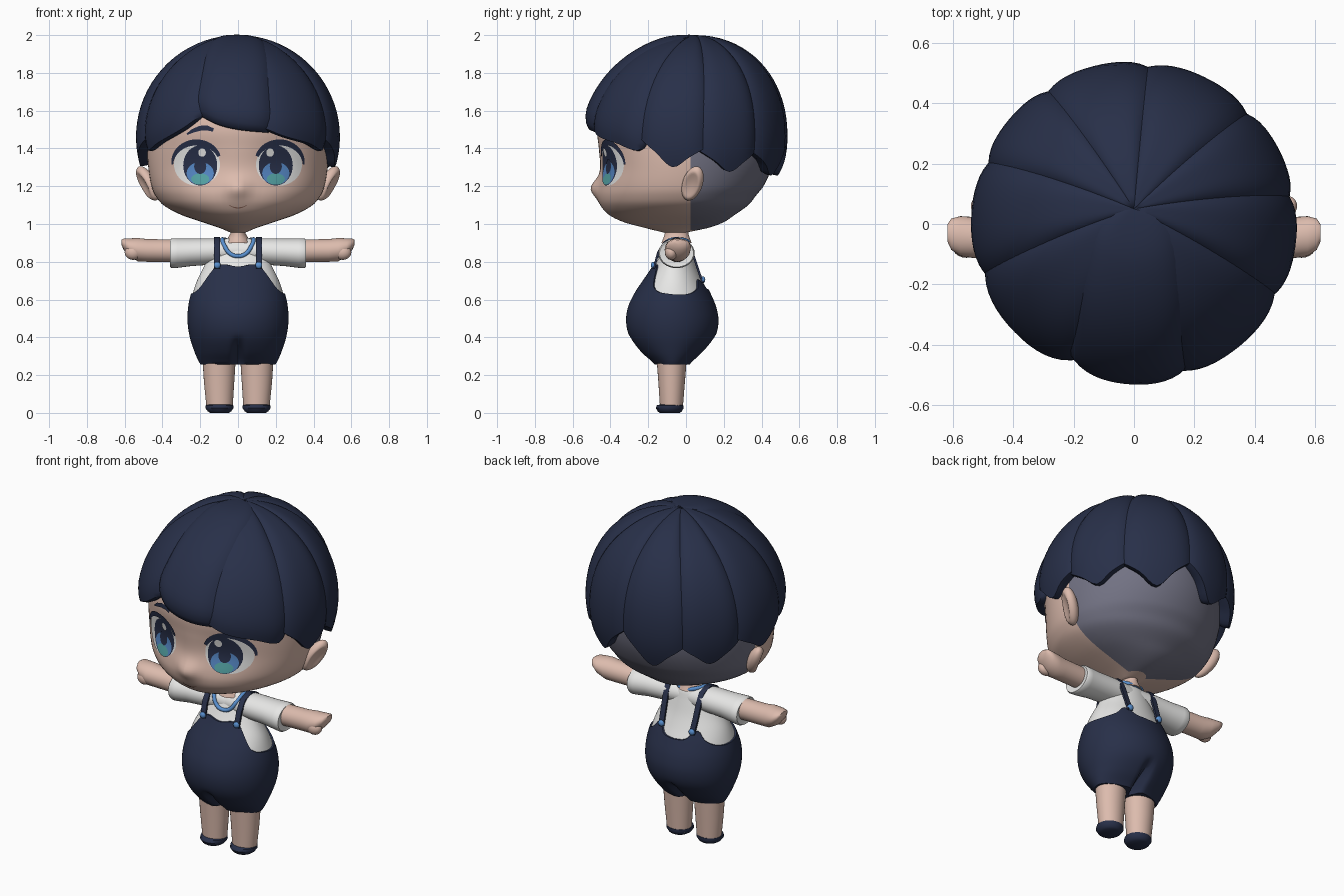
import bpy, bmesh
from math import sin, cos, pi, radians, sqrt, exp, acos
from mathutils import Matrix, Vector

if "Cube" in bpy.data.objects:
    bpy.data.objects.remove(bpy.data.objects["Cube"])


def mat(name, *c):
    m = bpy.data.materials.new(name)
    m.diffuse_color = (*c, 1)
    m.use_nodes = True
    m.node_tree.nodes["Principled BSDF"].inputs["Base Color"].default_value = m.diffuse_color
    return m


NAVY = mat("navy", .021, .029, .066)
SKIN = mat("skin", .72, .50, .42)
WHITE = mat("white", .80, .80, .79)
GREY = mat("undercut grey", .17, .17, .23)
BLUE = mat("trim blue", .10, .28, .63)
IRIS = mat("iris blue", .09, .24, .55)
TEAL = mat("teal", .09, .37, .38)
BROWN = mat("mouth brown", .30, .15, .11)


def finish(name, bm, material, mirror=False):
    bmesh.ops.remove_doubles(bm, verts=bm.verts, dist=1e-5)
    bmesh.ops.recalc_face_normals(bm, faces=bm.faces)
    me = bpy.data.meshes.new(name)
    bm.to_mesh(me)
    bm.free()
    ob = bpy.data.objects.new(name, me)
    bpy.context.collection.objects.link(ob)
    me.materials.append(material)
    if mirror:
        ob.modifiers.new("mirror", "MIRROR").use_mirror_merge = False
    return ob


def grid(name, rows, material, closed=True, caps=True, mirror=False, decal=False):
    """Skin a list of equal-length point rows."""
    bm = bmesh.new()
    vs = [[bm.verts.new(p) for p in r] for r in rows]
    n = len(rows[0])
    for r, s in zip(vs, vs[1:]):
        for i in range(n if closed else n - 1):
            j = (i + 1) % n
            bm.faces.new((r[i], r[j], s[j], s[i]))
    if closed and caps:
        bm.faces.new(vs[0])
        bm.faces.new(vs[-1])
    ob = finish(name, bm, material, mirror)
    if decal and sum(p.normal.y for p in ob.data.polygons) > 0:
        ob.data.flip_normals()
    return ob


def interp(tab, z):
    """Smooth interpolation of a table of (key, values...)."""
    z = min(max(z, tab[0][0]), tab[-1][0])
    i = 0
    while i < len(tab) - 2 and z > tab[i + 1][0]:
        i += 1
    h = tab[i + 1][0] - tab[i][0]
    t = (z - tab[i][0]) / h

    def slope(k, c):
        a, b = tab[max(k - 1, 0)], tab[min(k + 1, len(tab) - 1)]
        return (b[c] - a[c]) / (b[0] - a[0]) * h
    return [(2*t**3 - 3*t*t + 1) * tab[i][c] + (t**3 - 2*t*t + t) * slope(i, c)
            + (3*t*t - 2*t**3) * tab[i + 1][c] + (t**3 - t*t) * slope(i + 1, c)
            for c in range(1, len(tab[0]))]


def ring_pt(tab, c, z, a, o=0):
    """Point on an oval section (half width, front y, back y); a = 0 is the front."""
    w, f, b = interp(tab, z)
    d = (c - f + o) if cos(a) > 0 else (b - c + o)
    return Vector(((w + o) * sin(a), c - d * cos(a), z))


def tube(name, rings, material, axis="z", mirror=False, n=32):
    """Loft of (centre x, y, z, radius 1, radius 2) ovals across the given axis."""
    rows = []
    for x, y, z, r1, r2 in rings:
        an = [2 * pi * i / n for i in range(n)]
        rows.append([(x + r1 * cos(a), y + r2 * sin(a), z) if axis == "z" else
                     (x, y + r1 * cos(a), z + r2 * sin(a)) for a in an])
    return grid(name, rows, material, mirror=mirror)


# Head: skin in front, short undercut behind
HEAD = [(.955, .04, -.12, .0), (.98, .10, -.22, .12), (1.01, .19, -.33, .20), (1.05, .305, -.41, .26),
        (1.1, .395, -.452, .33), (1.15, .437, -.467, .37), (1.2, .458, -.466, .41), (1.3, .475, -.455, .455),
        (1.4, .48, -.462, .475), (1.5, .475, -.47, .48), (1.6, .45, -.45, .46), (1.75, .38, -.38, .39),
        (1.88, .23, -.22, .25), (1.92, .05, -.06, .08)]
HC = -.03


def relief(x, z):
    """Nose bump and shallow eye sockets."""
    return (.038 * exp(-(x / .055)**2 - ((z - 1.19) / .05)**2)
            - .016 * exp(-((abs(x) - .19) / .11)**2 - ((z - 1.33) / .11)**2))


def face_pt(x, z, off):
    w, f, b = interp(HEAD, z)
    return (x, HC - (HC - f) * sqrt(max(0, 1 - (x / w)**2)) - relief(x, z) - off, z)


rows = []
for k in range(71):
    z = .955 + .965 * (k / 70)**1.2
    row = [ring_pt(HEAD, HC, z, 2 * pi * i / 84) for i in range(84)]
    for p in row:
        if p.y < -.1:
            p.y -= relief(p.x, z)
    rows.append(row)
head = grid("head", rows, SKIN)
head.data.materials.append(GREY)
bm = bmesh.new()
bm.from_mesh(head.data)
bmesh.ops.bisect_plane(bm, geom=bm.verts[:] + bm.edges[:] + bm.faces[:], plane_co=(0, .025, 0), plane_no=(0, 1, 0))
for f in bm.faces:
    f.material_index = int(f.calc_center_median().y > .025 and f.calc_center_median().z > .97)
bm.to_mesh(head.data)
bm.free()

# Ears with a dented inner side
bm = bmesh.new()
bmesh.ops.create_uvsphere(bm, u_segments=32, v_segments=24, radius=1)
for v in bm.verts:
    q = v.co.y**2 + v.co.z**2
    if v.co.x > 0 and q < .6:
        v.co.x -= .6 * (1 - q / .6)
bm.transform(Matrix.Translation((.478, .035, 1.215)) @ Matrix.Rotation(radians(-25), 4, "Z")
             @ Matrix.Rotation(radians(20), 4, "Y") @ Matrix.Rotation(radians(-28), 4, "X")
             @ Matrix.Diagonal((.042, .054, .104, 1)))
finish("ears", bm, SKIN, True)


# Painted face details, projected on the head
def disc(name, cx, cz, rx, rz, off, material, mirror=True):
    rows = [[face_pt(cx + rx * k / 6 * cos(a), cz + rz * k / 6 * sin(a), off)
             for a in [2 * pi * i / 36 for i in range(36)]] for k in range(7)]
    grid(name, rows, material, caps=False, mirror=mirror, decal=True)


def strip(name, path, off, material, mirror=True):
    """Band along (x, z, width) points."""
    rows = []
    for i, (x, z, w) in enumerate(path):
        a, b = path[max(i - 1, 0)], path[min(i + 1, len(path) - 1)]
        t = Vector((b[0] - a[0], b[1] - a[1])).normalized()
        rows.append([face_pt(x - t.y * w * s, z + t.x * w * s, off) for s in (-.5, 0, .5)])
    grid(name, rows, material, closed=False, mirror=mirror, decal=True)


disc("eye_white", .217, 1.315, .122, .112, .003, WHITE)
disc("iris_dark", .20, 1.31, .09, .106, .005, NAVY)
disc("iris_light", .20, 1.268, .072, .06, .007, IRIS)
disc("iris_glow", .20, 1.238, .048, .03, .0085, TEAL)
disc("pupil", .20, 1.305, .032, .04, .0095, NAVY)
for x in (.17, -.19):
    disc("eye_glint", x, 1.378, .02, .022, .0095, WHITE, False)
strip("upper_lash", [(.22 + .128 * cos(a), 1.318 + .114 * sin(a), .010 + .022 * sin(a))
                     for a in [radians(-2 + 7 * i) for i in range(24)]], .007, NAVY)
strip("eyebrow", [(.27, 1.475, .008), (.24, 1.493, .02), (.20, 1.507, .026), (.165, 1.509, .026),
                  (.13, 1.497, .018)], .005, NAVY)
strip("mouth", [(.045 * t / 6, 1.085 + .014 * (t / 6)**2, .007 - .004 * abs(t / 6)) for t in range(-6, 7)],
      .003, BROWN, False)

# Hair locks fanned out from the crown
R, ZC = .54, 1.46


def lock(name, a0, a1, bottom, spread=0, lift=0, curl=0, edge=.028):
    rows, nu, nt = [], 16, 22
    for k in range(nt + 2):
        t = min(k / nt, 1)
        outer, inner = [], []
        for i in range(nu + 1):
            u = i / nu
            zb = interp(bottom, u)[0]
            phi = t * acos((zb - ZC) / R)
            e = abs(2 * u - 1)
            a = radians(a0 + (a1 - a0) * u + (2 * u - 1) * (2.5 + spread * (1 - t)**3))
            roll = curl * max(0, (t - .85) / .15)**2
            # puffy middle, pinched edges, slightly rolled tip
            ro = R + lift * min(1, t * 5) - edge * e**4 * min(1, t * 3) - roll
            ri = R - .062
            if k == nt + 1:
                ro = ri = (ro + ri) / 2
            elif k == nt:
                phi -= .012
            top = .05 * max(cos(phi), 0)**1.6
            for r, out in ((ro, outer), (ri, inner)):
                out.append((r * sin(phi) * cos(a), r * sin(phi) * sin(a) + top, ZC + r * cos(phi)))
        rows.append(outer + inner[::-1])
    grid(name, rows, NAVY, caps=False)


def tip(z0, zt, z1):
    return [(0, z0), (.25, z0 * .6 + zt * .4 - .01), (.5, zt), (.75, z1 * .6 + zt * .4 - .01), (1, z1)]


lock("fringe_centre", -113.5, -73, [(0, 1.59), (.3, 1.53), (.6, 1.5), (1, 1.485)], 66, .014, .035)
lock("fringe_right", -73, -26, [(0, 1.51), (.25, 1.46), (.6, 1.42), (.9, 1.38), (1, 1.44)], curl=.012)
lock("fringe_left", 198, 246.5, [(0, 1.44), (.1, 1.38), (.4, 1.425), (.75, 1.5), (1, 1.59)], curl=.012)
for nm, a0, a1, z in (("side_right", -26, 10, (1.45, 1.295, 1.40)), ("back_right_outer", 10, 44, (1.38, 1.27, 1.38)),
                      ("back_right_inner", 44, 85, (1.38, 1.25, 1.44)), ("back_left_inner", 85, 123, (1.44, 1.25, 1.38)),
                      ("back_left_outer", 123, 157, (1.38, 1.27, 1.38)), ("side_left", 157, 198, (1.40, 1.30, 1.45))):
    lock("hair_" + nm, a0, a1, tip(*z))

# Shirt and dungarees share one body profile
BODY = [(.255, .19, -.16, .015), (.27, .20, -.175, .028), (.32, .222, -.232, .082), (.4, .248, -.29, .145),
        (.48, .26, -.31, .165), (.56, .257, -.30, .153), (.64, .24, -.262, .12), (.7, .22, -.222, .09),
        (.77, .185, -.175, .06), (.85, .15, -.132, .035), (.9, .12, -.11, .02), (.925, .06, -.10, .0)]
BC = -.07
N = 96
ANG = [2 * pi * i / N for i in range(N)]
grid("shirt", [[ring_pt(BODY, BC, .55 + .375 * k / 24, a, -.003) for a in ANG] for k in range(25)], WHITE)
TOP = [(0, .775), (38, .775), (58, .66), (85, .63), (115, .63), (135, .66), (145, .705), (155, .69), (163, .66),
       (180, .65)]
rows = [[(0, BC, .26)] * N]
for k in range(34):
    row = []
    for a in ANG:
        deg = abs((a * 180 / pi + 180) % 360 - 180)
        z = .257 + (interp(TOP, deg)[0] - .257) * min(k / 32, 1)
        p = ring_pt(BODY, BC, z, a, .007 if k < 33 else -.006)
        g = .75 * min(1, max(0, (.41 - z) / .14))**1.3      # groove between the legs
        p.y = BC + (p.y - BC) * (1 - g * exp(-(p.x / .022)**2))
        row.append(p)
    rows.append(row)
grid("dungarees", rows, NAVY, caps=False)

# Sleeves, arms, thumbs
tube("sleeves", [(0, -.05, .855, .075, .066), (.15, -.05, .854, .085, .07), (.25, -.05, .85, .085, .073),
                 (.32, -.05, .846, .094, .078), (.35, -.05, .845, .096, .079), (.36, -.05, .845, .09, .073),
                 (.355, -.05, .85, .065, .06)], WHITE, "x", True)
tube("arms", [(.33, -.047, .858, .06, .06), (.48, -.045, .86, .062, .06), (.53, -.045, .864, .068, .062),
              (.575, -.04, .876, .066, .048), (.605, -.034, .893, .052, .03), (.617, -.03, .903, .03, .014)],
     SKIN, "x", True)


def ball(name, loc, scale, material):
    bm = bmesh.new()
    bmesh.ops.create_uvsphere(bm, u_segments=20, v_segments=14, radius=1)
    bm.transform(Matrix.Translation(loc) @ Matrix.Diagonal((*scale, 1)))
    finish(name, bm, material, True)


ball("thumbs", (.555, -.078, .85), (.045, .034, .04), SKIN)

# Neck, legs, shoes
tube("neck", [(0, -.05, .90, .07, .08), (0, -.05, .925, .055, .07), (0, -.05, .95, .04, .062),
              (0, -.05, 1.0, .05, .07)], SKIN)
tube("legs", [(.098, -.077, .02, .068, .06), (.098, -.077, .05, .071, .062), (.1, -.076, .16, .08, .07),
              (.1, -.076, .30, .089, .081)], SKIN, mirror=True)
tube("shoes", [(.098, -.086, 0, .05, .052), (.098, -.086, .008, .062, .064), (.098, -.086, .026, .075, .074),
               (.098, -.084, .04, .073, .07), (.098, -.08, .046, .06, .055)], NAVY, mirror=True)

# Straps with buttons
path = [Vector(p) for p in ((.11, -.170, .765), (.112, -.147, .85), (.112, -.113, .905), (.11, -.05, .925),
                            (.11, .008, .905), (.108, .034, .85), (.105, .060, .77), (.10, .088, .69))]
rows = []
for i, p in enumerate(path):
    t = path[min(i + 1, 7)] - path[max(i - 1, 0)]
    nrm = Vector((0, -t.z, t.y)).normalized() * .006
    sx = Vector((.016, 0, 0))
    rows.append([p - sx - nrm, p + sx - nrm, p + sx + nrm, p - sx + nrm])
grid("straps", rows, NAVY, mirror=True)
ball("front_buttons", (.11, -.174, .782), (.018, .012, .018), BLUE)
ball("back_buttons", (.10, .090, .705), (.018, .012, .018), BLUE)

# Neckline trim
cu = bpy.data.curves.new("neck_trim", "CURVE")
cu.dimensions = "3D"
cu.bevel_depth, cu.bevel_resolution = .011, 3
half = [(.04, -.137, .842), (.072, -.12, .885), (.083, -.085, .914), (.07, -.02, .917)]
pts = [(0, -.140, .83)] + half + [(0, .012, .905)] + [(-x, y, z) for x, y, z in half[::-1]]
sp = cu.splines.new("BEZIER")
sp.bezier_points.add(len(pts) - 1)
for b, p in zip(sp.bezier_points, pts):
    b.co = p
    b.handle_left_type = b.handle_right_type = "AUTO"
sp.use_cyclic_u = True
cu.materials.append(BLUE)
bpy.context.collection.objects.link(bpy.data.objects.new("neck_trim", cu))

# Smooth shading
for ob in bpy.data.objects:
    ob.select_set(ob.type == "MESH")
bpy.context.view_layer.objects.active = head
bpy.ops.object.shade_smooth_by_angle(angle=radians(50))
